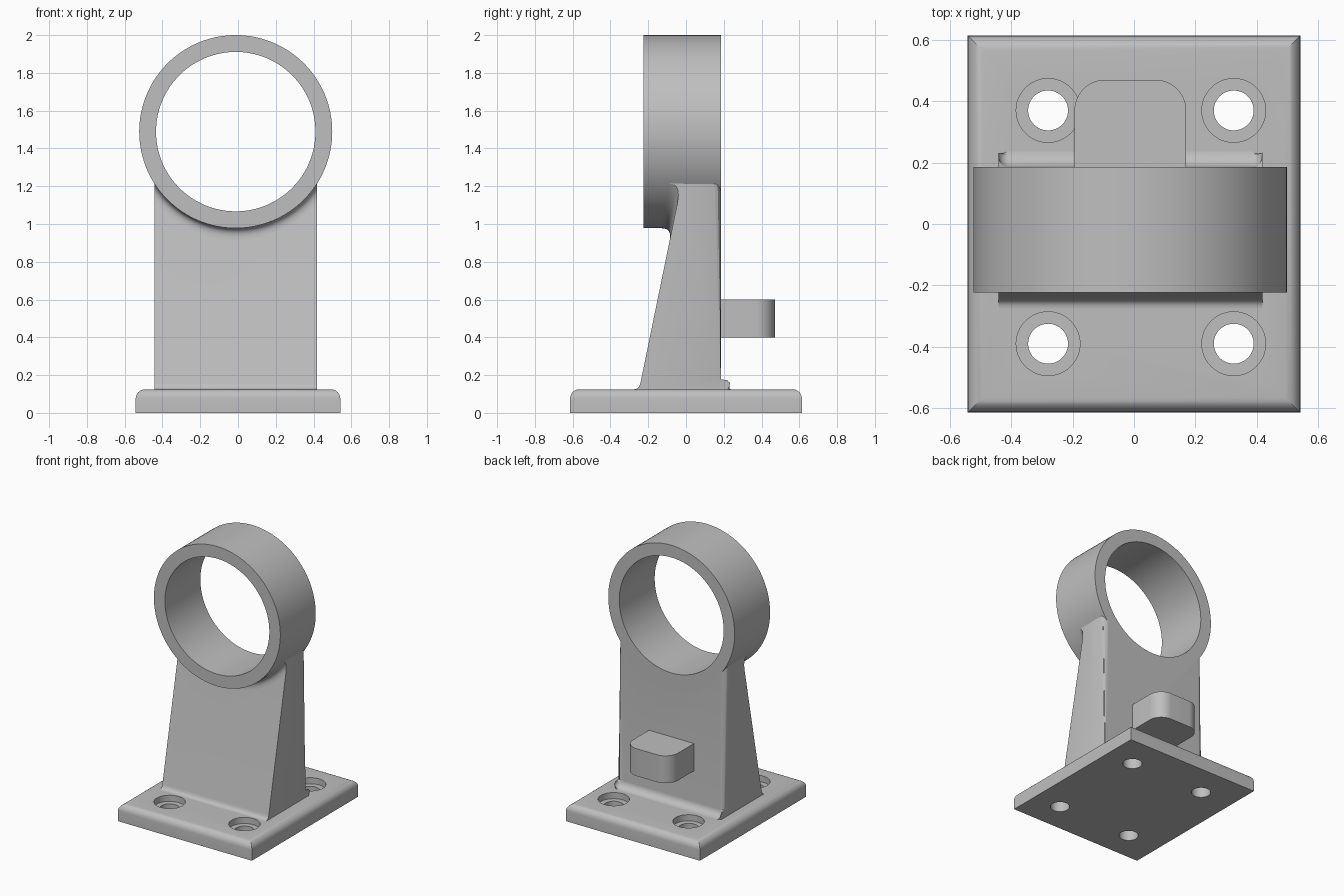
import bpy
import bmesh
from math import sin, cos, asin, pi

if "Cube" in bpy.data.objects:
    bpy.data.objects.remove(bpy.data.objects["Cube"], do_unlink=True)

grey = bpy.data.materials.new("plain grey")
grey.use_nodes = True
grey.diffuse_color = (0.52, 0.52, 0.52, 1)
grey.node_tree.nodes["Principled BSDF"].inputs["Base Color"].default_value = (0.52, 0.52, 0.52, 1)

# Main dimensions
XC, ZC = -0.012, 1.489          # ring axis
R_OUT, R_IN = 0.511, 0.422      # ring radii
FRONT, BACK = -0.224, 0.185     # ring depth
HALF = 0.43                     # half width of the stem
PLATE = 0.125                   # plate thickness


def finish(bm, name):
    bmesh.ops.recalc_face_normals(bm, faces=bm.faces)
    mesh = bpy.data.meshes.new(name)
    bm.to_mesh(mesh)
    bm.free()
    mesh.materials.append(grey)
    obj = bpy.data.objects.new(name, mesh)
    bpy.context.collection.objects.link(obj)
    return obj


def prism(name, outline, axis, lo, hi, round_edge=None, width=0.0):
    """Extrude a 2D outline along an axis, rounding the edges a rule picks."""
    place = {"x": lambda u, v, d: (d, u, v),
             "y": lambda u, v, d: (u, d, v),
             "z": lambda u, v, d: (u, v, d)}[axis]
    bm = bmesh.new()
    ends = [[bm.verts.new(place(u, v, d)) for u, v in outline] for d in (lo, hi)]
    n = len(outline)
    for end in ends:
        bm.faces.new(end)
    for i in range(n):
        j = (i + 1) % n
        bm.faces.new((ends[0][i], ends[0][j], ends[1][j], ends[1][i]))
    if round_edge:
        edges = [e for e in bm.edges if round_edge(e.verts[0].co, e.verts[1].co)]
        bmesh.ops.bevel(bm, geom=edges, offset=width, segments=6,
                        profile=0.5, affect='EDGES')
    return finish(bm, name)


def circle(x, y, r, n=96):
    return [(x + r * cos(2 * pi * i / n), y + r * sin(2 * pi * i / n)) for i in range(n)]


def arc(x, y, r, start, stop, n=8):
    return [(x + r * cos(start + (stop - start) * i / n),
             y + r * sin(start + (stop - start) * i / n)) for i in range(n + 1)]


def curve(a, c, b, n=8):
    """Blend from a to b, tangent to the corner c."""
    return [tuple((1 - t) ** 2 * p + 2 * t * (1 - t) * q + t * t * r
                  for p, q, r in zip(a, c, b)) for t in (i / n for i in range(n + 1))]


def boolean(obj, tool, operation):
    mod = obj.modifiers.new(operation, 'BOOLEAN')
    mod.operation, mod.object, mod.solver = operation, tool, 'EXACT'
    bpy.context.view_layer.objects.active = obj
    bpy.ops.object.modifier_apply(modifier=mod.name)
    bpy.data.objects.remove(tool, do_unlink=True)


def slope(z):
    """Depth of the leaning front face of the stem at a height."""
    return -0.248 + 0.205 * (z - PLATE)


# Base plate with rounded top edges and four counterbored holes
base = prism("base_plate", [(-0.542, -0.614), (0.542, -0.614), (0.542, 0.614), (-0.542, 0.614)],
             "z", 0, PLATE, lambda a, b: min(a.z, b.z) > 0.1, 0.05)
for x in (-0.28, 0.325):
    for y in (-0.39, 0.37):
        boolean(base, prism("bolt_hole", circle(x, y, 0.065, 48), "z", -0.1, 0.3), 'DIFFERENCE')
        boolean(base, prism("counterbore", circle(x, y, 0.104, 48), "z", 0.08, 0.3), 'DIFFERENCE')

# Stem: leaning front, upright back, both blended into the plate
top = ZC - (R_OUT ** 2 - HALF ** 2) ** 0.5
low = PLATE - 0.03
profile = [(-0.275, low)]
profile += curve((-0.275, PLATE), (slope(PLATE), PLATE), (slope(0.16), 0.16))
profile += [(slope(top), top), (BACK, top)]
profile += arc(BACK + 0.052, PLATE + 0.052, 0.052, pi, 1.5 * pi)
profile += [(BACK + 0.052, low)]
body = prism("stem_and_ring", profile, "x", XC - HALF, XC + HALF,
             lambda a, b: min(a.y, b.y) > BACK - 0.001 and abs(a.x - b.x) < 0.001, 0.035)

# Ring with a rounded rear rim, joined to the stem and bored through
rim = prism("ring", circle(XC, ZC, R_OUT, 128), "y", FRONT, BACK,
            lambda a, b: min(a.y, b.y) > BACK - 0.001, 0.035)
boolean(body, rim, 'UNION')
boolean(body, prism("bore", circle(XC, ZC, R_IN, 128), "y", -1, 1), 'DIFFERENCE')

# Blend between the underside of the ring and the leaning face
SIZE, STEPS = 0.06, 48
bm = bmesh.new()
rows = []
for i in range(STEPS + 1):
    side = 2 * i / STEPS - 1

    def point(d, y_of):
        r = R_OUT + d
        a = side * asin(HALF / r)
        return bm.verts.new((XC + r * sin(a), y_of(a), ZC - r * cos(a)))

    def depth(d):
        return lambda a: slope(ZC - (R_OUT + d) * cos(a))

    row = []
    for k in range(9):
        t = k / 8
        row.append(point(SIZE * t * t, lambda a: (1 - t) ** 2 * (depth(0)(a) - SIZE)
                         + 2 * t * (1 - t) * depth(0)(a) + t * t * depth(SIZE)(a)))
    row.append(point(-0.02, lambda a: depth(0)(a) + 0.02))
    rows.append(row)
for p, q in zip(rows, rows[1:]):
    for k in range(len(p)):
        m = (k + 1) % len(p)
        bm.faces.new((p[k], p[m], q[m], q[k]))
bm.faces.new(rows[0])
bm.faces.new(rows[-1])
blend = finish(bm, "ring_blend")

# Rear lug with rounded outer corners
LUG, END, RAD = 0.182, 0.47, 0.1
outline = [(XC - LUG, BACK - 0.03), (XC + LUG, BACK - 0.03)]
outline += arc(XC + LUG - RAD, END - RAD, RAD, 0, pi / 2, 12)
outline += arc(XC - LUG + RAD, END - RAD, RAD, pi / 2, pi, 12)
lug = prism("rear_lug", outline, "z", 0.4, 0.6)

# Smooth the curved faces and keep the edges crisp
bpy.ops.object.select_all(action='DESELECT')
for obj in (base, body, blend, lug):
    obj.select_set(True)
bpy.context.view_layer.objects.active = body
bpy.ops.object.shade_smooth_by_angle(angle=0.5)
